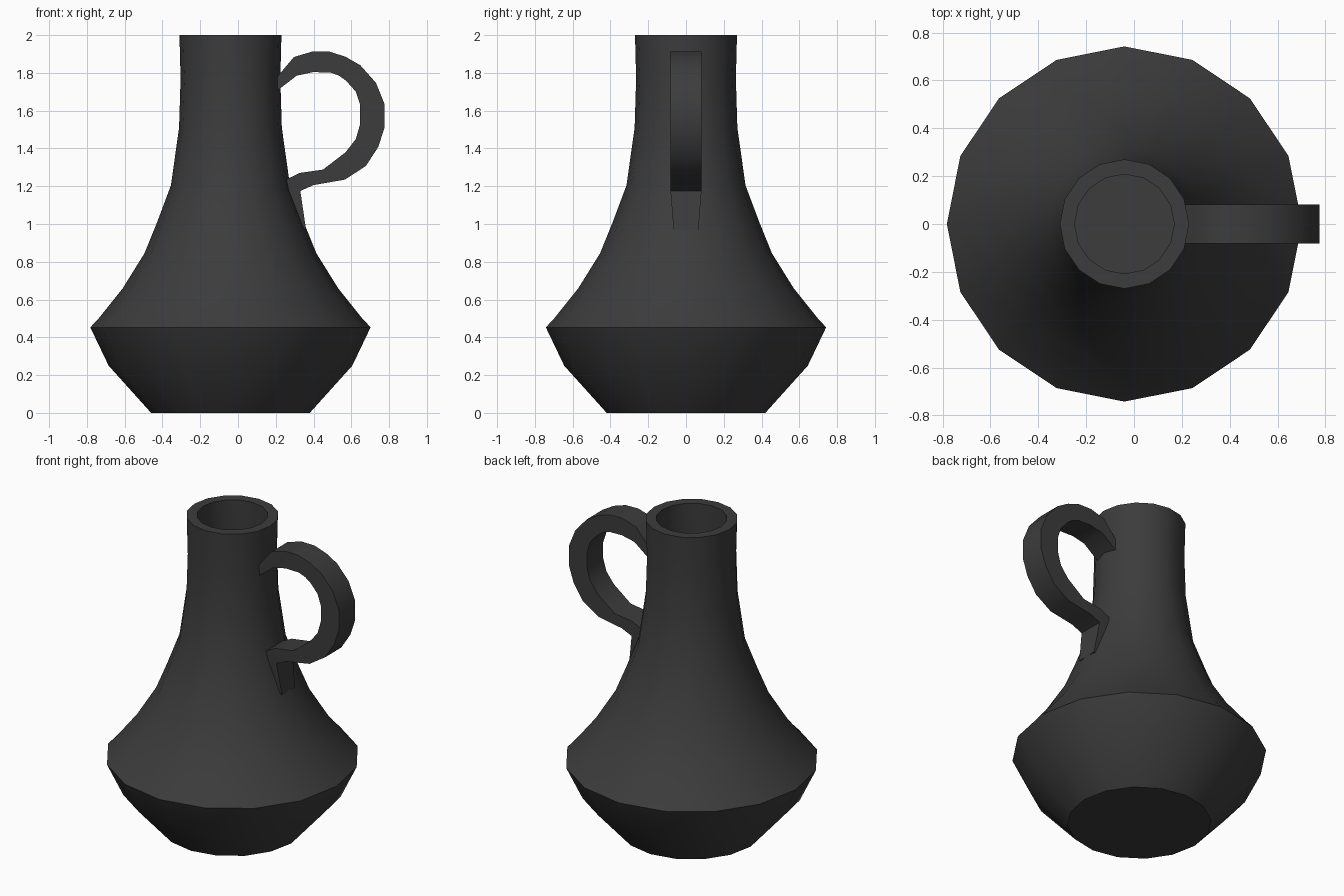
import bpy, bmesh, math

if "Cube" in bpy.data.objects:
    bpy.data.objects.remove(bpy.data.objects["Cube"])

SIDES, CX = 16, -0.04

dark = bpy.data.materials.new("dark_clay")
dark.diffuse_color = (0.045, 0.045, 0.045, 1)
dark.use_nodes = True
dark.node_tree.nodes["Principled BSDF"].inputs["Base Color"].default_value = dark.diffuse_color


def finish(bm, name, angle):
    bmesh.ops.recalc_face_normals(bm, faces=bm.faces)
    me = bpy.data.meshes.new(name)
    bm.to_mesh(me)
    bm.free()
    me.materials.append(dark)
    ob = bpy.data.objects.new(name, me)
    bpy.context.collection.objects.link(ob)
    bpy.ops.object.select_all(action='DESELECT')
    bpy.context.view_layer.objects.active = ob
    ob.select_set(True)
    bpy.ops.object.shade_smooth_by_angle(angle=math.radians(angle))
    return ob


def bridge(bm, a, b):
    n = len(a)
    for i in range(n):
        j = (i + 1) % n
        bm.faces.new((a[i], a[j], b[j], b[i]))


# Body: outer profile, rim and hollow inside as one lathed shell (radius, z)
outer = [(0.42, 0), (0.645, 0.25), (0.742, 0.453), (0.698, 0.50), (0.57, 0.66),
         (0.455, 0.845), (0.39, 1.005), (0.315, 1.205), (0.272, 1.51),
         (0.264, 1.77), (0.27, 2.0)]
inner = [(0.208, 2.0), (0.208, 1.51), (0.25, 1.2), (0.39, 0.84),
         (0.65, 0.46), (0.57, 0.27), (0.38, 0.07)]
bm = bmesh.new()
rings = [[bm.verts.new((CX + r * math.cos(2 * math.pi * i / SIDES),
                        r * math.sin(2 * math.pi * i / SIDES), z))
          for i in range(SIDES)] for r, z in outer + inner]
for a, b in zip(rings, rings[1:]):
    bridge(bm, a, b)
bm.faces.new(rings[0])
bm.faces.new(rings[-1])
finish(bm, "jug_body", 40)

# Handle: flat strap, each section is outer x, z, inner x, z
strap = [(0.20, 1.77, 0.20, 1.70), (0.296, 1.884, 0.31, 1.785),
         (0.397, 1.914, 0.397, 1.804), (0.487, 1.912, 0.49, 1.802),
         (0.57, 1.885, 0.535, 1.785), (0.648, 1.84, 0.573, 1.758),
         (0.73, 1.748, 0.624, 1.70), (0.776, 1.635, 0.647, 1.63),
         (0.776, 1.51, 0.647, 1.53), (0.742, 1.407, 0.624, 1.45),
         (0.677, 1.307, 0.57, 1.38), (0.566, 1.235, 0.45, 1.288),
         (0.40, 1.206, 0.325, 1.27), (0.33, 1.175, 0.256, 1.236)]
# Tail tapers down the shoulder of the body
sections = [s + (0.082,) for s in strap] + [(0.36, 0.972, 0.315, 0.975, 0.066)]
bm = bmesh.new()
rings = [[bm.verts.new(p) for p in ((ox, -w, oz), (ox, w, oz), (ix, w, iz), (ix, -w, iz))]
         for ox, oz, ix, iz, w in sections]
for a, b in zip(rings, rings[1:]):
    bridge(bm, a, b)
bm.faces.new(rings[0])
bm.faces.new(rings[-1])
finish(bm, "handle", 35)
